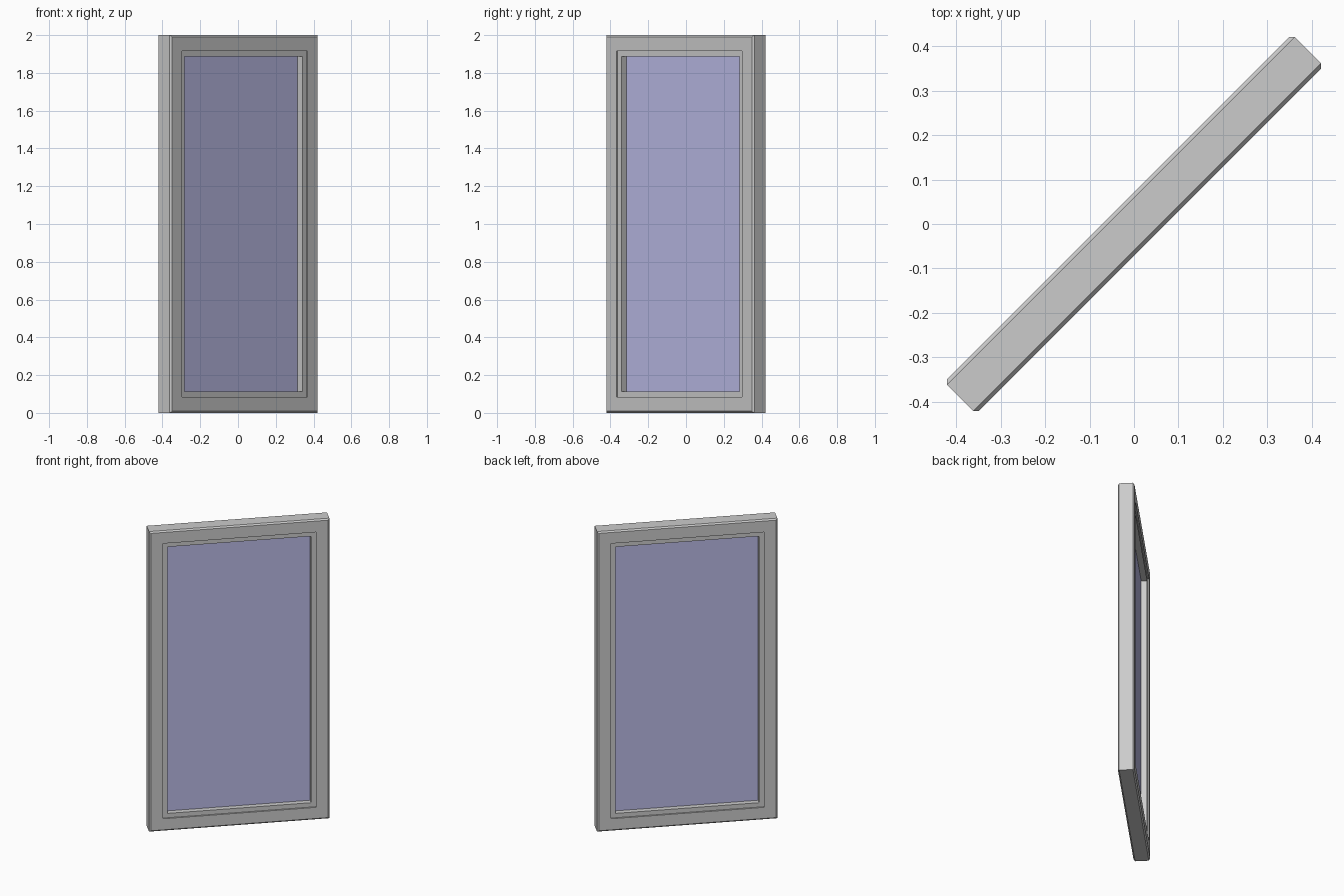
import bpy, bmesh
from math import radians
from mathutils import Matrix

if "Cube" in bpy.data.objects:
    bpy.data.objects.remove(bpy.data.objects["Cube"])

W, H = 0.553, 2.0          # half width, height
T, B = 0.0505, 0.009       # half thickness, edge chamfer
TURN = Matrix.Rotation(radians(45), 4, 'Z')


def finish(name, bm):
    bmesh.ops.recalc_face_normals(bm, faces=bm.faces)
    mesh = bpy.data.meshes.new(name)
    bm.to_mesh(mesh)
    bm.free()
    mesh.transform(TURN)
    ob = bpy.data.objects.new(name, mesh)
    bpy.context.collection.objects.link(ob)
    return ob


def mitred_ring(name, profile):
    """Sweep an (inset, depth) profile round the rectangle with mitred corners."""
    bm = bmesh.new()
    rings = []
    for sx, top in ((-1, 0), (1, 0), (1, 1), (-1, 1)):
        rings.append([bm.verts.new((sx * (W - i), d, H - i if top else i))
                      for i, d in profile])
    n = len(profile)
    for k in range(4):
        a, b = rings[k], rings[(k + 1) % 4]
        for j in range(n):
            m = (j + 1) % n
            bm.faces.new((a[j], a[m], b[m], b[j]))
    return finish(name, bm)


# Chamfered outer frame
mitred_ring("outer_frame", [(B, -T), (0, -T + B), (0, T - B), (B, T),
                            (0.083, T), (0.083, -T)])

# Slightly recessed inner sash
mitred_ring("inner_sash", [(0.083, -0.041), (0.083, 0.041),
                           (0.112, 0.041), (0.112, -0.041)])

# Glass pane, tucked into the sash
bm = bmesh.new()
bmesh.ops.create_cube(bm, size=1)
bmesh.ops.scale(bm, vec=(2 * (W - 0.105), 0.01, H - 0.21), verts=bm.verts)
bmesh.ops.translate(bm, vec=(0, 0, H / 2), verts=bm.verts)
glass = finish("glass_pane", bm)
mat = bpy.data.materials.new("blue_glass")
mat.diffuse_color = (0.5, 0.5, 0.8, 1)
mat.use_nodes = True
mat.node_tree.nodes["Principled BSDF"].inputs["Base Color"].default_value = mat.diffuse_color
glass.data.materials.append(mat)
